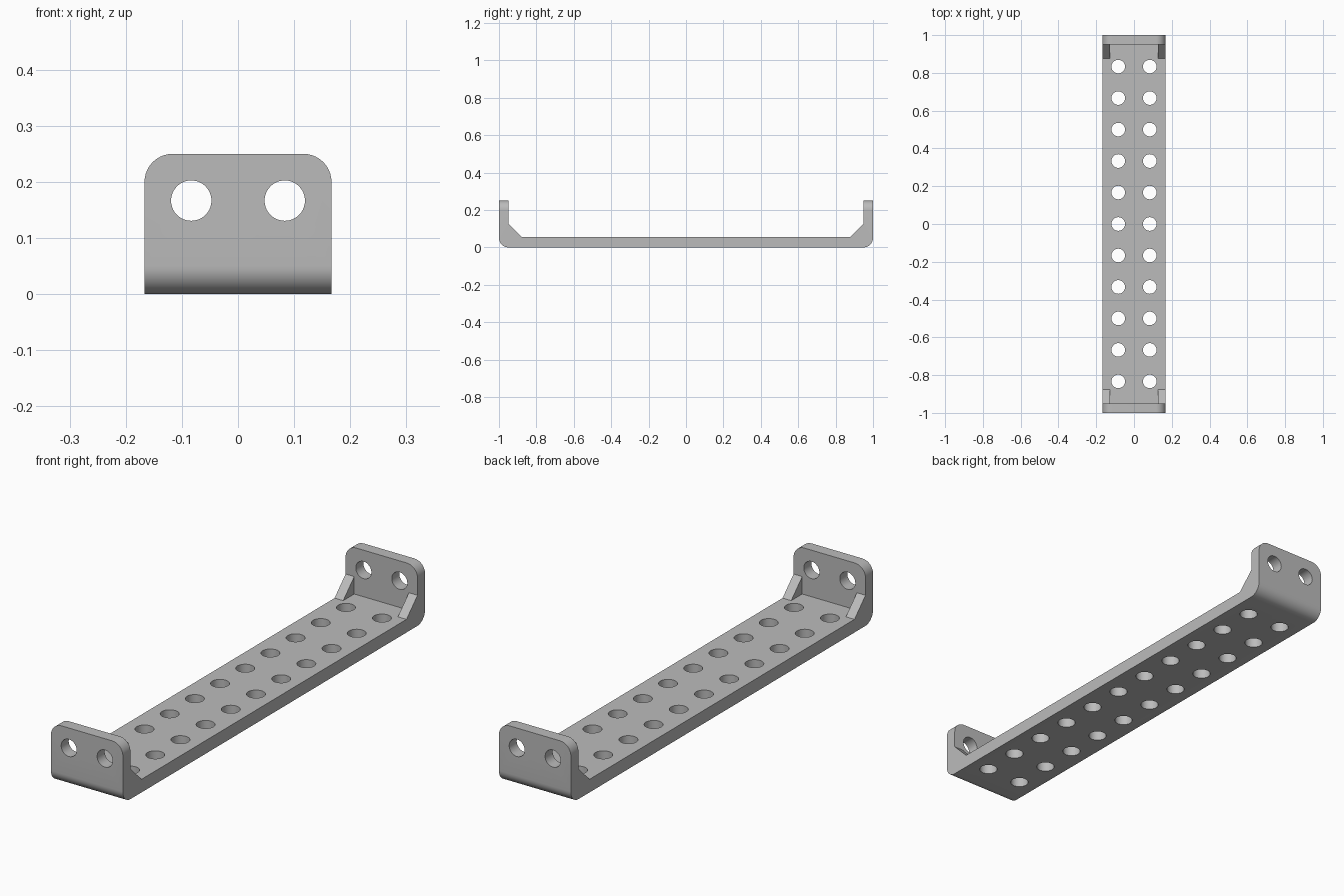
import bpy, bmesh, math
from mathutils import Matrix, Vector

if "Cube" in bpy.data.objects:
    bpy.data.objects.remove(bpy.data.objects["Cube"], do_unlink=True)

W, L, H = 1 / 6, 1.0, 0.25          # half width, half length, height
BASE, WALL = 0.055, 0.05            # plate thicknesses
GUSSET, RIB = 0.073, 0.04           # gusset leg and width
PITCH, HOLE, ROUND = 1 / 6, 0.036, 0.05
INNER = L - WALL

grey = bpy.data.materials.new("plain grey")
grey.use_nodes = True
colour = (0.5, 0.5, 0.5, 1)
grey.diffuse_color = colour
grey.node_tree.nodes["Principled BSDF"].inputs["Base Color"].default_value = colour


def to_object(bm, name):
    bmesh.ops.recalc_face_normals(bm, faces=bm.faces[:])
    mesh = bpy.data.meshes.new(name)
    bm.to_mesh(mesh)
    bm.free()
    mesh.materials.append(grey)
    ob = bpy.data.objects.new(name, mesh)
    bpy.context.collection.objects.link(ob)
    return ob


def extrude_profile(bm, points, half):
    """Extrude a y-z outline across x."""
    face = bm.faces.new([bm.verts.new((-half, y, z)) for y, z in points])
    out = bmesh.ops.extrude_face_region(bm, geom=[face])
    moved = [v for v in out["geom"] if isinstance(v, bmesh.types.BMVert)]
    bmesh.ops.translate(bm, verts=moved, vec=(2 * half, 0, 0))


def round_edges(bm, test, radius):
    edges = [e for e in bm.edges if test(*(v.co for v in e.verts))]
    bmesh.ops.bevel(bm, geom=edges, offset=radius, segments=10,
                    profile=0.5, affect='EDGES', clamp_overlap=False)


# Bracket body: U outline with sloped inner corners
half_outline = [(L, 0), (L, H), (INNER, H), (INNER, BASE + GUSSET), (INNER - GUSSET, BASE)]
outline = half_outline + [(-y, z) for y, z in reversed(half_outline)]
bm = bmesh.new()
extrude_profile(bm, outline, W)
round_edges(bm, lambda a, b: a.z > H - 0.001 and b.z > H - 0.001
            and abs(a.x - b.x) < 0.001, ROUND)
round_edges(bm, lambda a, b: a.z < 0.001 and b.z < 0.001
            and abs(a.y - b.y) < 0.001, ROUND)
bracket = to_object(bm, "bracket")

# Trough cutter: leaves the slope only as narrow side gussets
bm = bmesh.new()
extrude_profile(bm, [(INNER, BASE), (INNER, H + 0.1), (-INNER, H + 0.1), (-INNER, BASE)], W - RIB)
trough = to_object(bm, "trough_cutter")

# Hole cutters: two rows through the base and a pair through each end plate
bm = bmesh.new()


def add_hole(position, turn):
    bmesh.ops.create_cone(bm, cap_ends=True, segments=40, radius1=HOLE, radius2=HOLE,
                          depth=0.15, matrix=Matrix.Translation(Vector(position)) @ turn)


sideways = Matrix.Rotation(math.pi / 2, 4, 'X')
for x in (-PITCH / 2, PITCH / 2):
    for i in range(-5, 6):
        add_hole((x, i * PITCH, BASE / 2), Matrix.Identity(4))
    for y in (-L, L):
        add_hole((x, y, PITCH), sideways)
holes = to_object(bm, "hole_cutter")

# Cut, then shade
bpy.ops.object.select_all(action='DESELECT')
bpy.context.view_layer.objects.active = bracket
bracket.select_set(True)
for cutter in (trough, holes):
    cut = bracket.modifiers.new(cutter.name, 'BOOLEAN')
    cut.operation = 'DIFFERENCE'
    cut.solver = 'EXACT'
    cut.object = cutter
    bpy.ops.object.modifier_apply(modifier=cut.name)
    bpy.data.objects.remove(cutter, do_unlink=True)
bpy.ops.object.shade_smooth_by_angle(angle=math.radians(30))
